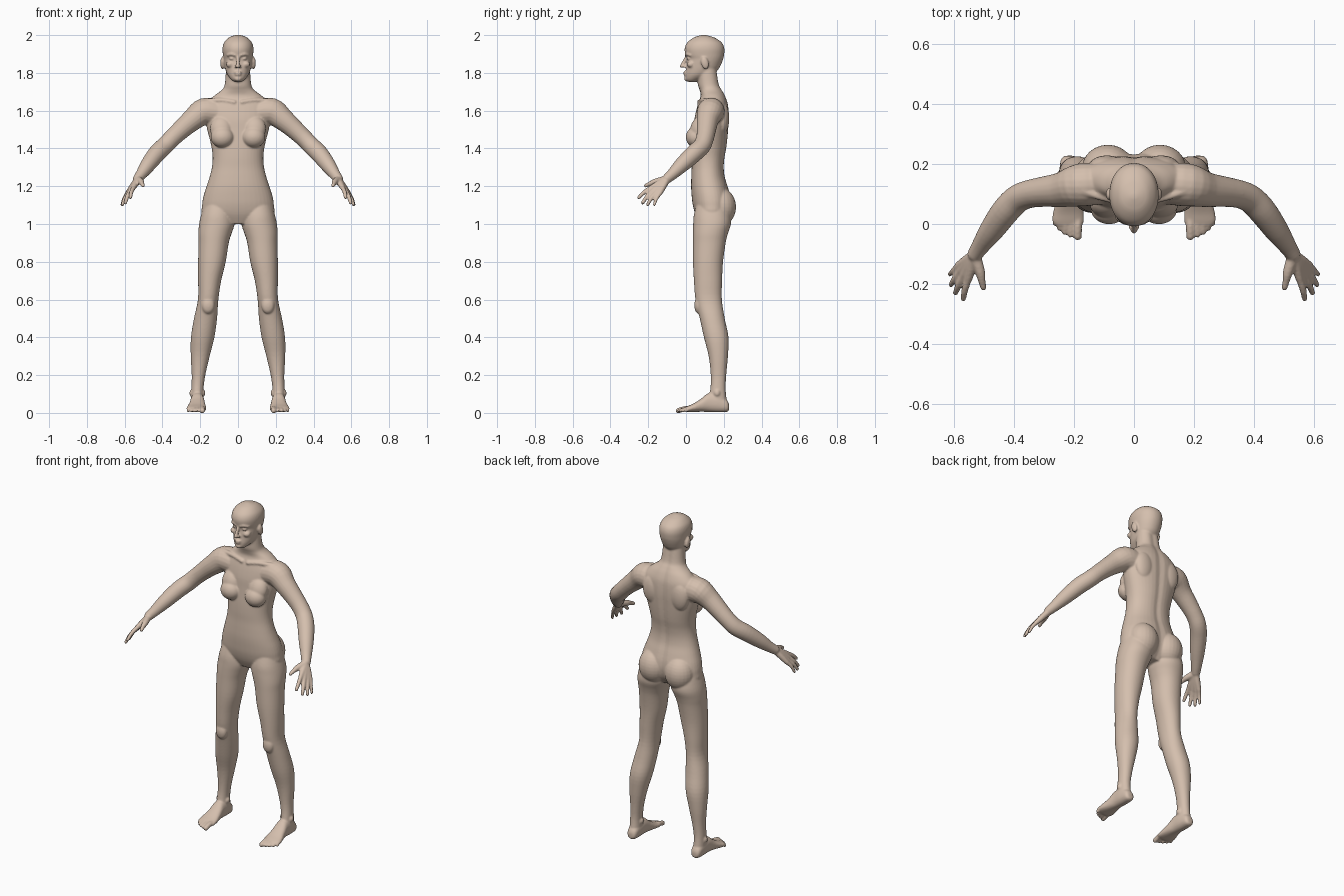
import bpy, bmesh, math
from mathutils import Vector, Matrix

bm = bmesh.new()


def smooth_path(rows, k=4):
    """Catmull-Rom resampling of a list of number tuples."""
    rows = [Vector(r) for r in rows]
    out = []
    for i in range(len(rows) - 1):
        b, c = rows[i], rows[i + 1]
        a = rows[i - 1] if i else b
        d = rows[i + 2] if i + 2 < len(rows) else c
        for j in range(k):
            t = j / k
            out.append(0.5 * (2 * b + (c - a) * t + (2 * a - 5 * b + 4 * c - d) * t * t
                              + (3 * b - a - 3 * c + d) * t ** 3))
    return out + [rows[-1]]


def skin(rings):
    """Closed surface through rings of points."""
    vs = [[bm.verts.new(p) for p in r] for r in rings]
    n = len(vs[0])
    for a, b in zip(vs, vs[1:]):
        for i in range(n):
            bm.faces.new((a[i], a[(i + 1) % n], b[(i + 1) % n], b[i]))
    bm.faces.new(vs[0][::-1])
    bm.faces.new(vs[-1])


def loft(rows, s=1, e=2.2, along_y=False, groove=0.0, n=40):
    """Rows: (level, centre x, half width, low, high) of superellipse slices."""
    rings = []
    for lev, cx, hx, lo, hi in smooth_path(rows):
        ring = []
        for i in range(n):
            a = 2 * math.pi * i / n
            c, q = math.cos(a), math.sin(a)
            x = s * (cx + hx * math.copysign(abs(c) ** (2 / e), c))
            w = (lo + hi) / 2 + (hi - lo) / 2 * math.copysign(abs(q) ** (2 / e), q)
            if q > 0:
                w -= groove * math.exp(-(x / 0.02) ** 2)
            ring.append((x, lev, w) if along_y else (x, w, lev))
        rings.append(ring)
    skin(rings)


def ball(c, r, s=1, tilt=0.0):
    m = (Matrix.Translation((c[0] * s, c[1], c[2])) @ Matrix.Rotation(tilt, 4, 'X')
         @ Matrix.Diagonal((r[0], r[1], r[2], 1)))
    bmesh.ops.create_uvsphere(bm, u_segments=24, v_segments=16, radius=1, matrix=m)


def tube(rows, s=1, n=20):
    """Rows: (x, y, z, radius); round tube with ball ends."""
    pts = smooth_path(rows)
    pos = [Vector((p[0] * s, p[1], p[2])) for p in pts]
    rings = []
    for i, p in enumerate(pos):
        t = (pos[min(i + 1, len(pos) - 1)] - pos[max(i - 1, 0)]).normalized()
        u = t.cross(Vector((0.1, 0.9, 0.4))).normalized()
        v = t.cross(u)
        rings.append([p + pts[i][3] * (math.cos(2 * math.pi * j / n) * u
                                       + math.sin(2 * math.pi * j / n) * v) for j in range(n)])
    skin(rings)
    for k in (0, -1):
        r = pts[k][3]
        ball(pos[k], (r, r, r))


# torso and neck
loft([(1.0, 0, .10, .075, .19), (1.05, 0, .185, .05, .225), (1.1, 0, .19, .036, .238),
      (1.15, 0, .182, .03, .235), (1.2, 0, .166, .027, .222), (1.25, 0, .15, .028, .207),
      (1.3, 0, .138, .03, .202), (1.35, 0, .134, .03, .206), (1.4, 0, .139, .032, .215),
      (1.45, 0, .15, .036, .221), (1.5, 0, .163, .04, .225), (1.55, 0, .172, .044, .228),
      (1.6, 0, .178, .054, .227), (1.64, 0, .165, .065, .222), (1.68, 0, .125, .078, .208),
      (1.71, 0, .085, .072, .192), (1.74, 0, .07, .063, .177), (1.82, 0, .063, .06, .165)],
     groove=.007)

# head
loft([(1.752, 0, .02, .012, .05), (1.765, 0, .036, -.002, .08), (1.79, 0, .056, -.004, .14),
      (1.82, 0, .067, .0, .172), (1.85, 0, .073, .003, .188), (1.875, 0, .077, .006, .197),
      (1.897, 0, .08, -.004, .202), (1.93, 0, .082, -.007, .203), (1.96, 0, .074, .006, .19),
      (1.985, 0, .051, .037, .155), (1.996, 0, .028, .065, .122), (2.001, 0, .008, .085, .1)],
     e=2.1)

# nose, lips and chin
tube([(0, .004, 1.89, .008), (0, -.01, 1.86, .009), (0, -.022, 1.836, .011)])
ball((0, -.004, 1.803), (.02, .011, .006))
ball((0, -.003, 1.791), (.018, .011, .006))
ball((0, .004, 1.769), (.02, .014, .014))

for s in (1, -1):
    # brow, eye, nostril, cheek and ear
    tube([(.014, .001, 1.893, .007), (.035, .005, 1.899, .007), (.055, .022, 1.893, .006)], s)
    ball((.032, .016, 1.875), (.015, .012, .008), s)
    ball((.011, -.009, 1.834), (.008, .01, .007), s)
    ball((.042, .026, 1.845), (.022, .022, .018), s)
    ball((.082, .1, 1.852), (.012, .02, .034), s, .25)

    # chest, buttock, collarbone and shoulder blade
    ball((.083, .052, 1.46), (.062, .053, .056), s)
    ball((.088, .068, 1.505), (.06, .045, .07), s, -.3)
    ball((.087, .183, 1.09), (.088, .082, .1), s)
    tube([(.02, .07, 1.645, .012), (.09, .085, 1.655, .012), (.17, .11, 1.65, .015)], s)
    ball((.09, .195, 1.56), (.06, .034, .085), s)

    # leg
    loft([(1.12, .1, .075, .06, .22), (1.05, .108, .087, .042, .235), (1.0, .112, .094, .038, .238),
          (.95, .122, .088, .037, .222), (.9, .129, .08, .037, .21), (.8, .138, .073, .037, .196),
          (.7, .15, .061, .042, .191), (.6, .158, .054, .05, .19), (.5, .172, .061, .073, .205),
          (.4, .187, .062, .095, .225), (.3, .2, .05, .12, .222), (.2, .209, .036, .131, .213),
          (.12, .215, .032, .128, .21), (.04, .215, .034, .11, .22)], s, 2.1)
    ball((.158, .066, .57), (.034, .022, .045), s)
    for x in (.183, .247):
        ball((x, .165, .105), (.01, .016, .018), s)

    # foot
    loft([(.228, .215, .015, .015, .045), (.215, .215, .029, .005, .07), (.17, .215, .035, .003, .1),
          (.12, .215, .037, .005, .105), (.08, .216, .043, .006, .075), (.04, .219, .051, .005, .05),
          (.01, .22, .053, .005, .037), (-.006, .217, .044, .009, .03)], s, 2.3, True)
    for x0, x1, y1, r in ((.187, .188, -.041, .014), (.208, .212, -.036, .01),
                          (.226, .231, -.027, .01), (.243, .248, -.014, .0095),
                          (.258, .264, .002, .009)):
        tube([(x0, .03, .022, r), ((x0 + x1) / 2, y1 * .4 + .01, .022, r), (x1, y1, .012, r)], s)

    # arm
    tube([(.11, .135, 1.59, .07), (.18, .13, 1.595, .072), (.24, .115, 1.552, .059),
          (.30, .108, 1.5, .051), (.35, .1, 1.453, .047), (.39, .083, 1.412, .047),
          (.43, .042, 1.373, .047), (.475, -.02, 1.315, .041), (.51, -.07, 1.266, .031),
          (.53, -.1, 1.24, .026)], s)

    # palm and fingers
    wrist = Vector((.529, -.1, 1.238))
    for k, tip, r in (((.553, -.183, 1.193), (.57, -.25, 1.14), .0115),
                      ((.568, -.172, 1.178), (.596, -.23, 1.112), .0115),
                      ((.579, -.156, 1.167), (.611, -.203, 1.103), .011),
                      ((.585, -.138, 1.163), (.615, -.168, 1.102), .01)):
        mid = Vector(k).lerp(Vector(tip), .5) + Vector((.003, -.003, .003))
        tube([(*wrist, .018), (*wrist.lerp(Vector(k), .5), .017), (*k, .0135)], s)
        tube([(*k, .0125), (*mid, r), (*tip, r - .002)], s)
    tube([(.53, -.11, 1.235, .02), (.514, -.16, 1.224, .017), (.508, -.19, 1.214, .0125),
          (.503, -.213, 1.203, .01)], s)

bmesh.ops.recalc_face_normals(bm, faces=bm.faces)
mesh = bpy.data.meshes.new("human_body")
bm.to_mesh(mesh)
bm.free()
body = bpy.data.objects.new("human_body", mesh)
bpy.context.collection.objects.link(body)

# fuse the parts into one smooth skin
fuse = body.modifiers.new("fuse", 'REMESH')
fuse.mode = 'VOXEL'
fuse.voxel_size = .005
fuse.use_smooth_shade = True
soft = body.modifiers.new("soften", 'SMOOTH')
soft.factor = .5
soft.iterations = 5
bpy.context.view_layer.objects.active = body
body.select_set(True)
for m in ("fuse", "soften"):
    bpy.ops.object.modifier_apply(modifier=m)
bpy.ops.object.shade_smooth()

mat = bpy.data.materials.new("skin")
mat.diffuse_color = (.66, .52, .42, 1)
body.data.materials.clear()
body.data.materials.append(mat)
